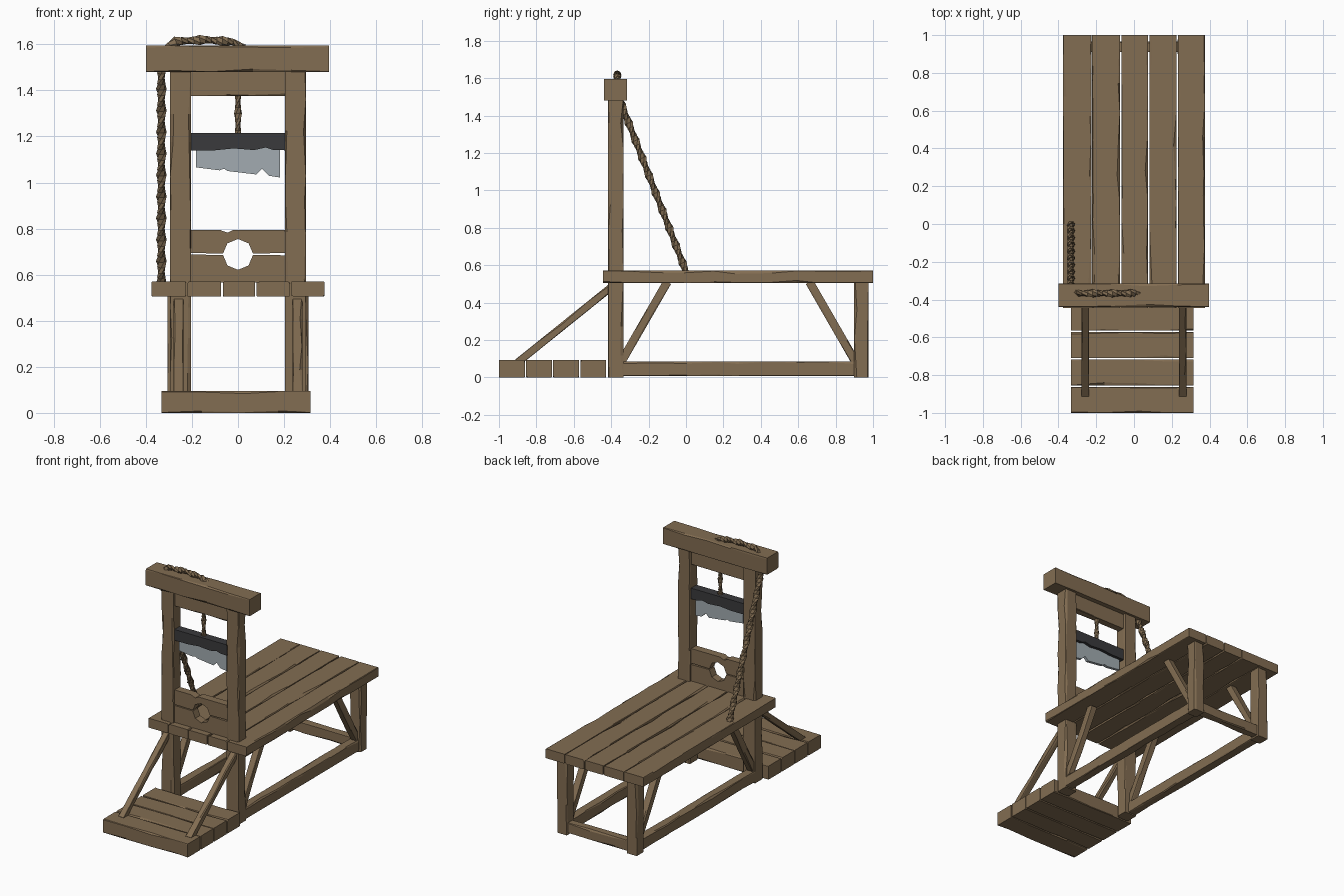
import bpy, bmesh, math, random
from mathutils import Vector

if "Cube" in bpy.data.objects:
    bpy.data.objects.remove(bpy.data.objects["Cube"])

random.seed(4)


def material(name, rgb):
    m = bpy.data.materials.new(name)
    m.diffuse_color = (*rgb, 1)
    m.use_nodes = True
    m.node_tree.nodes["Principled BSDF"].inputs["Base Color"].default_value = m.diffuse_color
    return m


WOOD = material("weathered wood", (0.225, 0.153, 0.084))
ROPE = material("rope brown", (0.215, 0.148, 0.082))
IRON = material("dark iron", (0.042, 0.042, 0.045))
STEEL = material("blade steel", (0.36, 0.41, 0.44))


def finish(name, bm, mat):
    bmesh.ops.recalc_face_normals(bm, faces=bm.faces)
    me = bpy.data.meshes.new(name)
    bm.to_mesh(me)
    bm.free()
    me.materials.append(mat)
    ob = bpy.data.objects.new(name, me)
    bpy.context.collection.objects.link(ob)
    return ob


def loft(name, rings, mat):
    """Skin a list of equal point rings and cap both ends."""
    bm = bmesh.new()
    vs = [[bm.verts.new(p) for p in r] for r in rings]
    n = len(vs[0])
    for a, b in zip(vs, vs[1:]):
        for i in range(n):
            j = (i + 1) % n
            bm.faces.new((a[i], a[j], b[j], b[i]))
    bm.faces.new(vs[0])
    bm.faces.new(vs[-1])
    return finish(name, bm, mat)


def beam(name, p0, p1, w, h, chip=0.012, mat=WOOD):
    """Timber from p0 to p1 whose four edges are unevenly chipped."""
    p0, p1 = Vector(p0), Vector(p1)
    d = (p1 - p0).normalized()
    side = Vector((0, 1, 0)) if abs(d.x) > 0.9 else Vector((1, 0, 0))
    up = d.cross(side)
    n = max(3, int((p1 - p0).length / 0.14))
    rings = []
    for k in range(n + 1):
        t = k / n
        if 0 < k < n:
            t += random.uniform(-0.3, 0.3) / n
        ring = []
        for sx, sy in ((1, 1), (-1, 1), (-1, -1), (1, -1)):
            c, e = (0.0015 + chip * random.random() ** 3 for _ in range(2))
            pair = [(sx * (w / 2 - c), sy * h / 2), (sx * w / 2, sy * (h / 2 - e))]
            ring += pair[::-1] if sx * sy > 0 else pair
        rings.append([p0.lerp(p1, t) + side * a + up * b for a, b in ring])
    return loft(name, rings, mat)


def slab(name, pts, y0, y1, mat):
    """Front outline (x, z) extruded through y."""
    return loft(name, [[(x, y, z) for x, z in pts] for y in (y0, y1)], mat)


def rope(name, pts, r, ref):
    """Twisted rope: a flat hexagon section turning along the path."""
    pts = [Vector(p) for p in pts]
    path = [pts[0]]
    for a, b in zip(pts, pts[1:]):
        n = max(1, round((b - a).length / 0.025))
        path += [a.lerp(b, (i + 1) / n) for i in range(n)]
    rings, turn = [], 0
    for i, p in enumerate(path):
        t = (path[min(i + 1, len(path) - 1)] - path[max(i - 1, 0)]).normalized()
        u = Vector(ref)
        v = t.cross(u)
        ring = []
        for k in range(6):
            a = k * math.pi / 3
            x, y = r * math.cos(a), 0.7 * r * math.sin(a)
            c, s = math.cos(turn), math.sin(turn)
            ring.append(p + u * (x * c - y * s) + v * (x * s + y * c))
        rings.append(ring)
        turn += math.pi / 4
    return loft(name, rings, ROPE)


# Mirrored frame: posts, rear legs, rails and braces
for s, label in ((-1, "left"), (1, "right")):
    x = s * 0.265
    beam(f"{label}_post", (s * 0.25, -0.375, 0), (s * 0.25, -0.375, 1.49), 0.092, 0.084, 0.018)
    beam(f"{label}_rear_leg", (s * 0.268, 0.938, 0), (s * 0.268, 0.938, 0.51), 0.078, 0.078, 0.018)
    beam(f"{label}_bottom_rail", (x, -0.34, 0.046), (x, 0.905, 0.046), 0.06, 0.076)
    beam(f"{label}_front_table_brace", (x, -0.345, 0.085), (x, -0.1, 0.51), 0.045, 0.045)
    beam(f"{label}_rear_table_brace", (x, 0.905, 0.085), (x, 0.66, 0.51), 0.045, 0.045)
    beam(f"{label}_step_brace", (s * 0.258, -0.9, 0.08), (s * 0.258, -0.39, 0.49), 0.042, 0.04)
beam("rear_cross_rail", (-0.24, 0.938, 0.046), (0.24, 0.938, 0.046), 0.055, 0.072)

# Table planks
for i, (a, b) in enumerate(((-0.375, -0.226), (-0.222, -0.073), (-0.066, 0.074),
                            (0.081, 0.226), (0.232, 0.375))):
    m = (a + b) / 2
    beam(f"table_plank_{i + 1}", (m, -0.445, 0.538), (m, 1.0, 0.538), b - a, 0.065, 0.016)

# Front step planks
for i in range(4):
    y = -0.931 + i * 0.145
    beam(f"step_plank_{i + 1}", (-0.333, y, 0.047), (0.314, y, 0.047), 0.138, 0.094, 0.014)

# Top beam and the board under it
beam("top_beam", (-0.4, -0.377, 1.537), (0.396, -0.377, 1.537), 0.124, 0.115, 0.014)
beam("upper_board", (-0.21, -0.375, 1.43), (0.21, -0.375, 1.43), 0.05, 0.11, 0.01)

# Neck boards, each with half of the octagonal hole
hole = [(0.065 * math.cos(k * math.pi / 4), 0.065 * math.sin(k * math.pi / 4)) for k in range(5)]
slab("upper_neck_board", [(0.21, 0.694)] + [(x, 0.692 + z) for x, z in hole[:1]]
     + [(x, 0.69 + z) for x, z in hole[1:4]] + [(-0.065, 0.692), (-0.21, 0.694), (-0.21, 0.795),
     (-0.08, 0.795), (-0.045, 0.782), (-0.02, 0.795), (0.21, 0.795)], -0.402, -0.348, WOOD)
slab("lower_neck_board", [(0.21, 0.684)] + [(x, 0.686 - z) for x, z in hole]
     + [(-0.21, 0.687), (-0.21, 0.565), (0.21, 0.565)], -0.402, -0.348, WOOD)

# Blade holder and chipped slanted blade
slab("blade_holder", [(-0.203, 1.215), (0.203, 1.215), (0.203, 1.14), (0.15, 1.142),
     (0.12, 1.152), (0.07, 1.141), (-0.02, 1.148), (-0.1, 1.14), (-0.203, 1.14)],
     -0.405, -0.345, IRON)
slab("blade", [(-0.183, 1.16), (-0.183, 1.066), (-0.08, 1.053), (-0.06, 1.06), (-0.045, 1.05),
     (0.08, 1.035), (0.105, 1.06), (0.135, 1.029), (0.183, 1.022), (0.183, 1.16)],
     -0.385, -0.365, STEEL)

# Rope: over the beam, down to the holder, and tied down to the table
rope("side_rope", [(-0.333, 0.0, 0.565), (-0.333, -0.36, 1.5)], 0.023, (1, 0, 0))
rope("beam_rope", [(-0.318, -0.367, 1.575), (-0.27, -0.367, 1.613), (-0.14, -0.367, 1.62),
     (-0.02, -0.367, 1.61), (0.022, -0.367, 1.58)], 0.022, (0, 1, 0))
rope("holder_rope", [(0.0, -0.375, 1.4), (0.0, -0.375, 1.2)], 0.017, (1, 0, 0))
